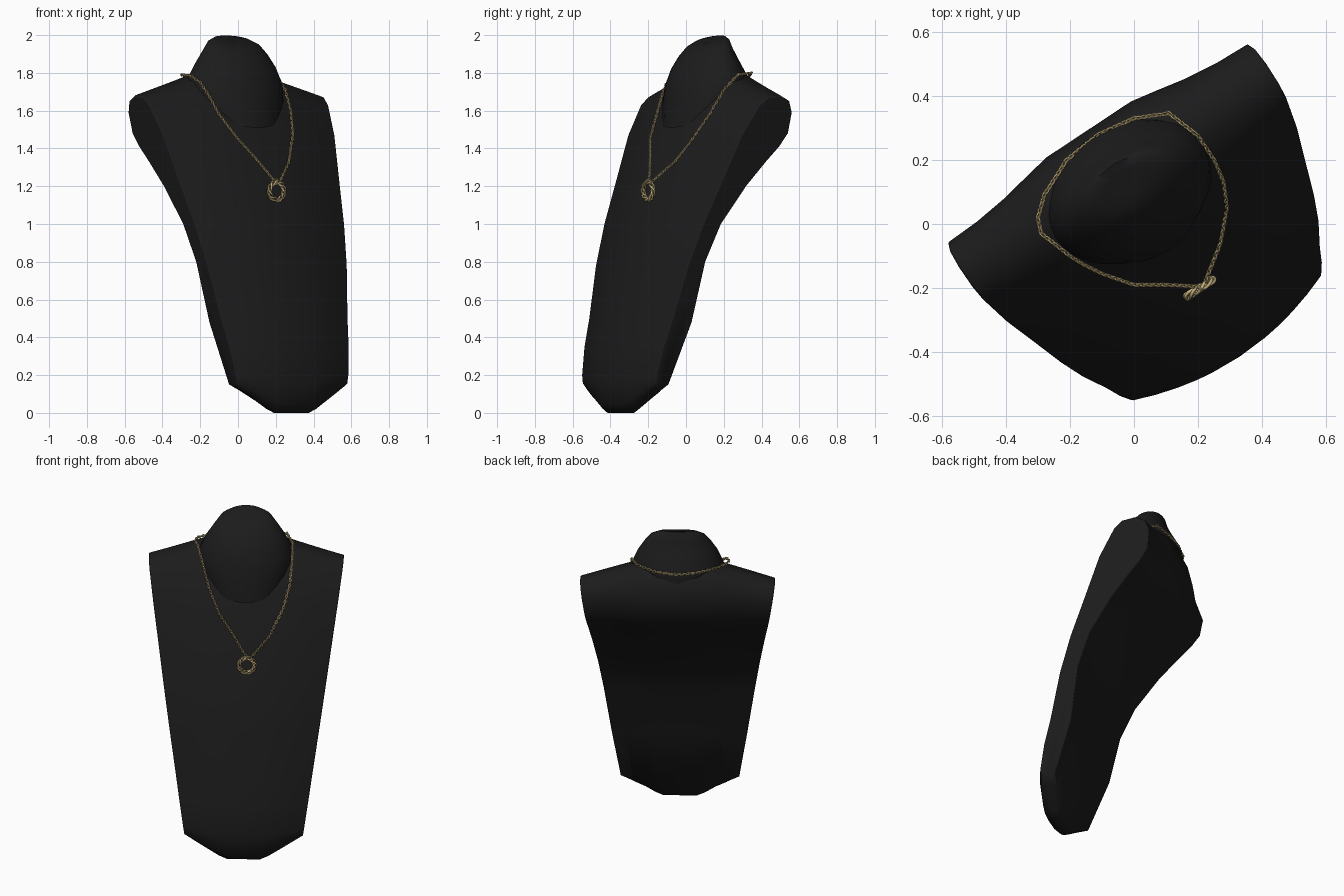
import bpy, bmesh, math
from mathutils import Vector, Matrix

cube = bpy.data.objects.get("Cube")
if cube:
    bpy.data.objects.remove(cube)

# The stand is turned about the vertical axis
TURN = math.radians(33.5)
CA, SA = math.cos(TURN), math.sin(TURN)
SIDE_AXIS = Vector((CA, SA, 0))
FRONT_AXIS = Vector((SA, -CA, 0))
UP = Vector((0, 0, 1))
OFFSET = 0.045


def place(side, front, height):
    return SIDE_AXIS * (side + OFFSET) + FRONT_AXIS * front + UP * height


def material(name, color, roughness):
    mat = bpy.data.materials.new(name)
    mat.use_nodes = True
    mat.diffuse_color = color
    node = mat.node_tree.nodes["Principled BSDF"]
    node.inputs["Base Color"].default_value = color
    node.inputs["Roughness"].default_value = roughness
    return mat


BLACK = material("black velvet", (0.0115, 0.0115, 0.0115, 1), 0.9)
GOLD = material("antique gold", (0.6, 0.47, 0.22, 1), 0.5)


def finish(bm, name, mat, angle):
    bmesh.ops.recalc_face_normals(bm, faces=bm.faces[:])
    mesh = bpy.data.meshes.new(name)
    bm.to_mesh(mesh)
    bm.free()
    mesh.materials.append(mat)
    obj = bpy.data.objects.new(name, mesh)
    bpy.context.collection.objects.link(obj)
    bpy.ops.object.select_all(action='DESELECT')
    obj.select_set(True)
    bpy.context.view_layer.objects.active = obj
    bpy.ops.object.shade_smooth_by_angle(angle=math.radians(angle))
    return obj


def bridge(bm, first, second):
    count = len(first)
    for i in range(count):
        j = (i + 1) % count
        bm.faces.new((first[i], first[j], second[j], second[i]))


# Torso: side profile (front, height, middle bulge, middle rise)
PROFILE = [
    (.445, .15, .02, -.15), (.455, .16, .055, -.115), (.455, .2, .072, -.03),
    (.425, .35, .075, 0), (.38, .5, .08, 0), (.31, .78, .085, 0), (.235, 1, .09, 0),
    (.15, 1.2, .097, 0), (.037, 1.47, .1, 0), (-.06, 1.63, .085, .03),
    (-.11, 1.67, .03, .11), (-.19, 1.68, -.02, .12), (-.25, 1.65, -.045, .08),
    (-.272, 1.59, -.052, .02), (-.258, 1.48, -.045, 0), (-.21, 1.41, -.04, 0),
    (-.134, 1.33, -.03, 0), (-.02, 1.2, -.02, 0), (.12, 1, -.01, 0), (.2, .8, 0, 0),
    (.255, .48, 0, 0), (.37, .15, .02, -.12), (.415, .15, .01, -.15),
]


def build_torso():
    bm = bmesh.new()
    columns = []
    for t in (-1, -.8, -.6, -.42, -.28, 0, .28, .42, .6, .8, 1):
        lift = min(1, (1 - abs(t)) / .68)
        columns.append([
            bm.verts.new(place(t * (.327 + .148 * z),
                               f + bulge * (1 - t * t if bulge > 0 else lift * lift),
                               z + rise * lift))
            for f, z, bulge, rise in PROFILE])
    for left, right in zip(columns, columns[1:]):
        bridge(bm, left, right)
    bm.faces.new(columns[0])
    bm.faces.new(columns[-1])
    torso = finish(bm, "torso", BLACK, 60)
    # softly rounded side rims
    rim = torso.modifiers.new("rounded rims", 'BEVEL')
    rim.width = 0.006
    rim.segments = 2
    rim.limit_method = 'ANGLE'
    rim.angle_limit = math.radians(60)


# Neck: tilted oval rings (front, front height, back, back height, half width)
RINGS = [
    (.128, 1.51, -.3, 1.68, .235), (.112, 1.62, -.3, 1.75, .275),
    (.092, 1.72, -.285, 1.8, .272), (.06, 1.81, -.24, 1.88, .232),
    (.025, 1.87, -.212, 1.94, .192), (-.015, 1.92, -.2, 1.985, .155),
    (-.055, 1.953, -.19, 1.998, .11), (-.1, 1.965, -.16, 1.99, .05),
]


def build_neck():
    bm = bmesh.new()
    loops = []
    steps = 32
    for front, zf, back, zb, half in RINGS:
        loop = []
        for i in range(steps):
            ang = math.tau * i / steps
            k = (1 + math.cos(ang)) / 2
            loop.append(bm.verts.new(place(half * math.sin(ang),
                                           back + (front - back) * k, zb + (zf - zb) * k)))
        loops.append(loop)
    for low, high in zip(loops, loops[1:]):
        bridge(bm, low, high)
    bm.faces.new(loops[0])
    bm.faces.new(loops[-1])
    finish(bm, "neck", BLACK, 50)


# Tube swept round a closed path
def tube(bm, path, radius, sides=5):
    loops = []
    count = len(path)
    center = sum(path, Vector()) / count
    for i, p in enumerate(path):
        tangent = (path[(i + 1) % count] - path[i - 1]).normalized()
        out = p - center
        out = (out - tangent * out.dot(tangent)).normalized()
        across = tangent.cross(out)
        loops.append([bm.verts.new(p + radius * (out * math.cos(math.tau * s / sides)
                                                 + across * math.sin(math.tau * s / sides)))
                      for s in range(sides)])
    for i in range(count):
        bridge(bm, loops[i - 1], loops[i])


def oval(center, along, across, length, width, count=10):
    return [center + along * (length * math.cos(math.tau * i / count))
            + across * (width * math.sin(math.tau * i / count)) for i in range(count)]


# Necklace path, from the pendant round the neck and back
CHAIN = [
    (.2, -.195, 1.22), (.1, -.19, 1.34), (0, -.19, 1.45), (-.1, -.155, 1.58),
    (-.16, -.125, 1.69), (-.2, -.1, 1.75), (-.25, -.06, 1.785), (-.29, -.03, 1.79),
    (-.3, .02, 1.79), (-.28, .09, 1.785), (-.21, .2, 1.775), (-.11, .28, 1.77),
    (0, .33, 1.78), (.11, .345, 1.8), (.2, .275, 1.79), (.25, .2, 1.71),
    (.28, .13, 1.59), (.29, .05, 1.47), (.27, -.06, 1.33), (.22, -.185, 1.22),
]


def build_chain():
    bm = bmesh.new()
    spacing = 0.0165
    carry, index = 0.0, 0
    points = [Vector(p) for p in CHAIN]
    for start, end in zip(points, points[1:]):
        span = (end - start).length
        along = (end - start).normalized()
        side = along.cross(UP).normalized()
        while carry < span:
            # alternate links are turned a quarter turn
            across = Matrix.Rotation(math.pi / 4 + index * math.pi / 2, 3, along) @ side
            tube(bm, oval(start + along * carry, along, across, .0115, .006), .0034)
            carry += spacing
            index += 1
        carry -= span
    finish(bm, "necklace_chain", GOLD, 60)


# Pendant: intertwined wavy rings hanging on a small loop
def build_pendant():
    bm = bmesh.new()
    center = Vector((.205, -.2, 1.175))
    steps = 60
    for strand in range(3):
        path = []
        for i in range(steps):
            ang = math.tau * i / steps
            twist = 3 * ang + strand * math.tau / 3
            r = .046 + .01 * math.cos(twist)
            path.append(center + SIDE_AXIS * (r * math.cos(ang))
                        + UP * (r * math.sin(ang))
                        + FRONT_AXIS * (.009 * math.sin(twist)))
        tube(bm, path, .0055, 6)
    tube(bm, oval(center + UP * .05, UP, FRONT_AXIS, .014, .012), .004)
    finish(bm, "pendant", GOLD, 60)


build_torso()
build_neck()
build_chain()
build_pendant()
